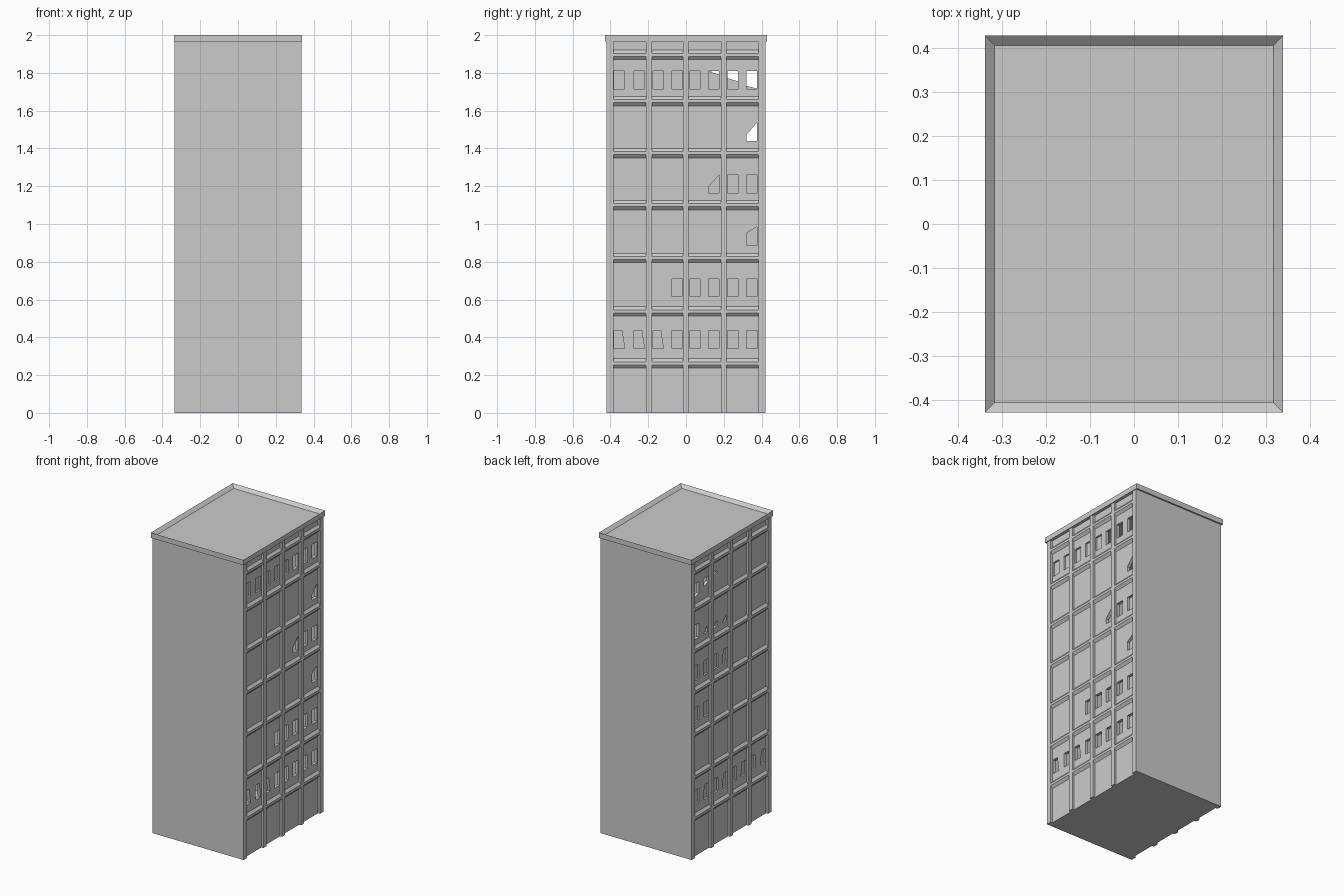
import bpy, bmesh

if "Cube" in bpy.data.objects:
    bpy.data.objects.remove(bpy.data.objects["Cube"])

WX, PX, HY = 0.32, 0.335, 0.42      # facade plane, pilaster face, half depth
TOP = 1.97


def finish(bm, name):
    bmesh.ops.recalc_face_normals(bm, faces=bm.faces)
    me = bpy.data.meshes.new(name)
    bm.to_mesh(me)
    bm.free()
    ob = bpy.data.objects.new(name, me)
    bpy.context.collection.objects.link(ob)
    return ob


def box(bm, x0, x1, y0, y1, z0, z1):
    vs = bmesh.ops.create_cube(bm, size=1)['verts']
    for v in vs:
        v.co = (x1 if v.co.x > 0 else x0, y1 if v.co.y > 0 else y0, z1 if v.co.z > 0 else z0)


def prism(bm, a, b):
    """Closed solid between two matching outlines."""
    va, vb = [bm.verts.new(p) for p in a], [bm.verts.new(p) for p in b]
    bm.faces.new(va)
    bm.faces.new(vb[::-1])
    n = len(va)
    for i in range(n):
        j = (i + 1) % n
        bm.faces.new((va[i], vb[i], vb[j], va[j]))


def subtract(ob, cutter):
    cutter.hide_render = True
    cutter.hide_set(True)
    m = ob.modifiers.new(cutter.name, 'BOOLEAN')
    m.operation, m.solver, m.object = 'DIFFERENCE', 'EXACT', cutter


# hollow tower
bm = bmesh.new()
box(bm, -WX, WX, -HY, HY, 0.0, TOP)
tower = finish(bm, "tower_walls")
bm = bmesh.new()
box(bm, -WX + .02, WX - .02, -HY + .02, HY - .02, 0.02, TOP - .03)
subtract(tower, finish(bm, "interior_cutter"))

# window openings: 8 columns, 6 rows counted from the bottom
COLS = (-.38, -.275, -.175, -.075, .02, .12, .22, .32)
W, H = .055, .095
FULL = ((0, 0), (1, 0), (1, 1), (0, 1))
SLIM = ((0, 0), (1, 0), (.75, 1), (0, 1))
WEDGE = ((0, 0), (1, 0), (1, 1), (0, .35))
CHIP = ((.2, 0), (1, 0), (.2, .45))

right = {(0, c): FULL if c > 2 else SLIM for c in range(8)}
right |= {(1, c): FULL for c in range(3, 8)}
right |= {(2, 7): ((0, 0), (1, 0), (1, 1), (0, .65)),
          (3, 5): WEDGE, (3, 6): FULL, (3, 7): FULL, (4, 7): WEDGE}
right |= {(5, c): FULL for c in range(8)}

left = {(0, c): FULL if c in (7, 5, 3) else SLIM for c in range(8)}
left |= {(2, c): FULL for c in (6, 7)}
left |= {(3, c): FULL for c in (5, 6, 7)}
left |= {(3, 4): SLIM, (4, 7): FULL}
left |= {(4, c): CHIP for c in (4, 5, 6)}
left |= {(5, 7): ((0, .18), (1, .02), (1, 1), (0, 1)),
         (5, 6): ((0, .6), (1, .42), (1, 1), (0, 1)),
         (5, 5): ((0, .98), (1, .8), (1, 1))}

bm = bmesh.new()
for side, windows in ((1, right), (-1, left)):
    for (row, col), shape in windows.items():
        glazed = (side < 0 and row < 4) or (side > 0 and row == 5 and col < 5)
        depth = .012 if glazed else .03
        pts = [(COLS[col] + u * W, .34 + .275 * row + v * H) for u, v in shape]
        prism(bm, [(side * (WX + .01), y, z) for y, z in pts],
              [(side * (WX - depth), y, z) for y, z in pts])
subtract(tower, finish(bm, "window_cutter"))

# pilasters on both facades
bm = bmesh.new()
for s in (-1, 1):
    for y0, y1 in ((-HY, -.385), (-.212, -.18), (-.016, .014), (.184, .214), (.385, HY)):
        xs = sorted((s * (WX - .005), s * PX))
        box(bm, *xs, y0, y1, 0, TOP)
finish(bm, "pilasters")

# chamfered string courses on both facades
bm = bmesh.new()
for s in (-1, 1):
    for z in (.262, .537, .82, 1.10, 1.375, 1.65, 1.895):
        prof = ((WX - .005, -.025), (WX, -.025), (PX - .001, -.008),
                (PX - .001, .008), (WX, .025), (WX - .005, .025))
        prism(bm, [(s * x, -HY + .01, z + d) for x, d in prof],
              [(s * x, HY - .01, z + d) for x, d in prof])
finish(bm, "string_courses")

# cornice with sunken roof
bm = bmesh.new()
box(bm, -.34, .34, -.43, .43, 1.965, 2.0)
top = max(bm.faces, key=lambda f: f.calc_center_median().z)
bmesh.ops.inset_region(bm, faces=[top], thickness=.032)
for v in top.verts:
    v.co.z = 1.98
finish(bm, "cornice_roof")
